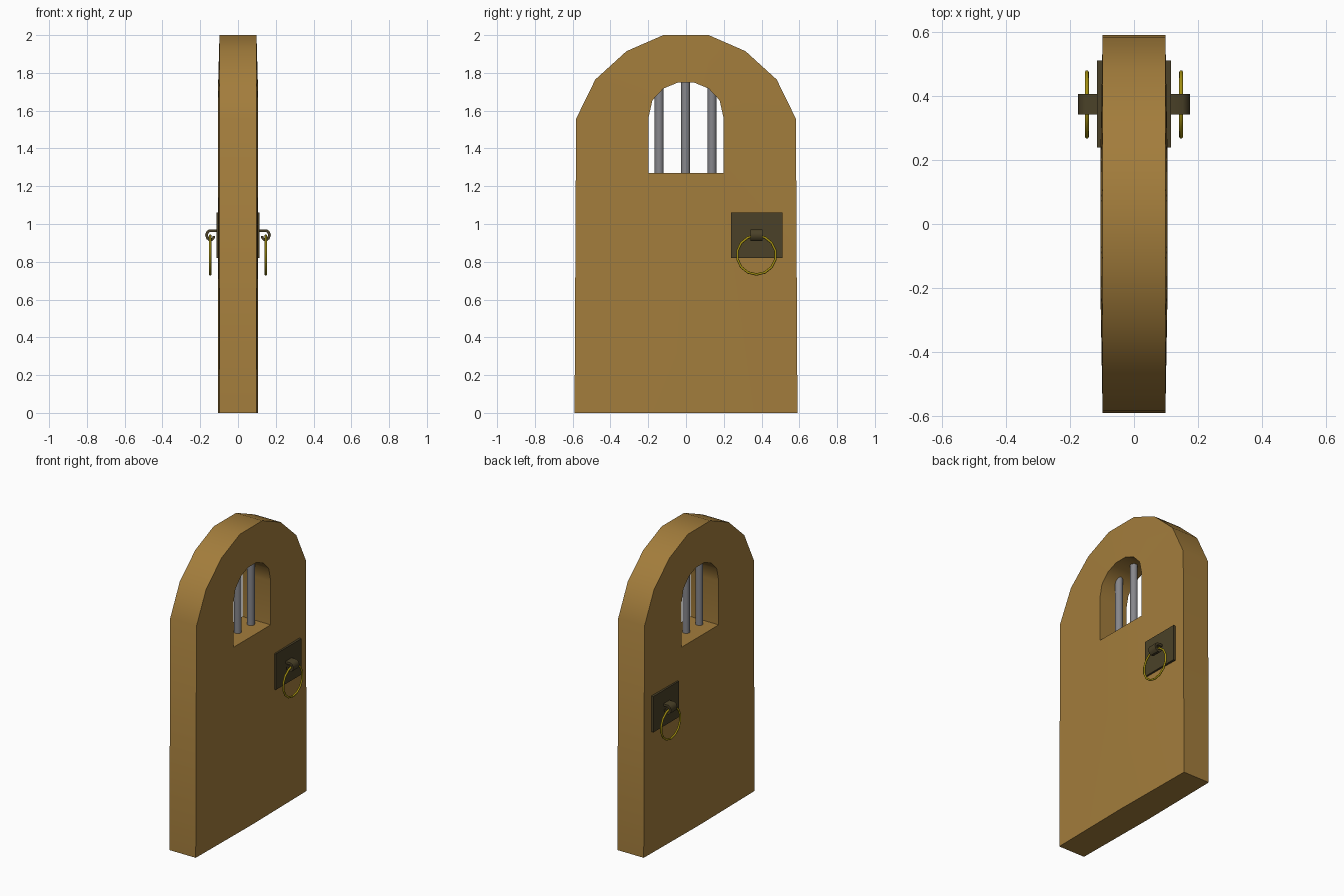
import bpy, bmesh, math

if "Cube" in bpy.data.objects:
    bpy.data.objects.remove(bpy.data.objects["Cube"])


def material(name, rgb):
    m = bpy.data.materials.new(name)
    m.diffuse_color = (*rgb, 1)
    m.use_nodes = True
    m.node_tree.nodes["Principled BSDF"].inputs["Base Color"].default_value = m.diffuse_color
    return m


WOOD = material("warm_wood", (0.366, 0.205, 0.045))
IRON = material("dark_iron", (0.069, 0.053, 0.021))
STEEL = material("grey_steel", (0.24, 0.24, 0.26))
BRASS = material("brass", (0.376, 0.283, 0.006))


def make_object(name, bm, mat, angle=40):
    bmesh.ops.recalc_face_normals(bm, faces=bm.faces[:])
    mesh = bpy.data.meshes.new(name)
    bm.to_mesh(mesh)
    bm.free()
    mesh.materials.append(mat)
    ob = bpy.data.objects.new(name, mesh)
    bpy.context.collection.objects.link(ob)
    bpy.context.view_layer.objects.active = ob
    ob.select_set(True)
    bpy.ops.object.shade_smooth_by_angle(angle=math.radians(angle))
    ob.select_set(False)
    return ob


def mirrored(points):
    """Close a half outline (y > 0) by mirroring it across y = 0."""
    return points + [(-y, z) for y, z in reversed(points)]


# Door slab: arched outline with an arched window hole, faces slightly bulged
outline = mirrored([(0.59, 0), (0.582, 1.557), (0.48, 1.765),
                    (0.315, 1.915), (0.12, 2.0)]) + [(0, 0)]
window = mirrored([(0.198, 1.27), (0.198, 1.565), (0.178, 1.655),
                   (0.12, 1.717), (0.045, 1.748)])
bm = bmesh.new()
sides = []
for s in (-1, 1):
    loops, edges = [], []
    for pts, inner in ((outline, False), (window, True)):
        vs = [bm.verts.new((s * (0.105 if inner or y == 0 else 0.098), y, z))
              for y, z in pts]
        edges += [bm.edges.new((vs[i - 1], vs[i])) for i in range(len(vs))]
        loops.append(vs)
    bmesh.ops.triangle_fill(bm, edges=edges, use_beauty=True, normal=(s, 0, 0))
    sides.append(loops)
for a, b in zip(*sides):
    for i in range(len(a)):
        bm.faces.new((a[i - 1], a[i], b[i], b[i - 1]))
make_object("door_slab", bm, WOOD)

# Window bars
for i, y in enumerate((-0.142, -0.002, 0.138)):
    top = 1.765 if i == 1 else 1.73
    bm = bmesh.new()
    bmesh.ops.create_cone(bm, cap_ends=True, segments=16, radius1=0.0235,
                          radius2=0.0235, depth=top - 1.26)
    bmesh.ops.translate(bm, verts=bm.verts[:], vec=(0, y, (top + 1.26) / 2))
    make_object(f"window_bar_{i + 1}", bm, STEEL)

# Hook strip path in x-z: leaves the plate, curls round the ring
hook_outer = [(0.108, 0.972), (0.152, 0.972), (0.167, 0.962), (0.174, 0.942),
              (0.167, 0.92), (0.152, 0.909), (0.135, 0.911), (0.124, 0.922),
              (0.121, 0.935)]
hook_inner = [(0.108, 0.957), (0.149, 0.957), (0.156, 0.952), (0.159, 0.942),
              (0.156, 0.931), (0.149, 0.925), (0.141, 0.925), (0.136, 0.929),
              (0.134, 0.937)]

for s, side in ((1, "right"), (-1, "left")):
    # Back plate
    bm = bmesh.new()
    bmesh.ops.create_cube(bm, size=1)
    bmesh.ops.scale(bm, verts=bm.verts[:], vec=(0.03, 0.272, 0.242))
    bmesh.ops.translate(bm, verts=bm.verts[:], vec=(s * 0.1, 0.375, 0.94))
    make_object(f"handle_plate_{side}", bm, IRON)

    # Curled hook, built as a strip of quads and extruded along y
    bm = bmesh.new()
    o = [bm.verts.new((s * x, 0.341, z)) for x, z in hook_outer]
    n = [bm.verts.new((s * x, 0.341, z)) for x, z in hook_inner]
    faces = [bm.faces.new((o[i], o[i + 1], n[i + 1], n[i]))
             for i in range(len(o) - 1)]
    ext = bmesh.ops.extrude_face_region(bm, geom=faces, use_keep_orig=True)
    bmesh.ops.translate(bm, vec=(0, 0.065, 0), verts=[
        g for g in ext["geom"] if isinstance(g, bmesh.types.BMVert)])
    make_object(f"handle_hook_{side}", bm, IRON)

    # Hanging ring
    bm = bmesh.new()
    N, M, R, r = 14, 8, 0.103, 0.0065
    grid = []
    for i in range(N):
        a = 2 * math.pi * i / N
        grid.append([])
        for j in range(M):
            b = 2 * math.pi * j / M
            d = R + r * math.cos(b)
            grid[i].append(bm.verts.new((s * 0.147 + r * math.sin(b),
                                         0.373 + d * math.sin(a),
                                         0.836 + d * math.cos(a))))
    for i in range(N):
        for j in range(M):
            bm.faces.new((grid[i - 1][j - 1], grid[i][j - 1],
                          grid[i][j], grid[i - 1][j]))
    make_object(f"handle_ring_{side}", bm, BRASS, 60)
